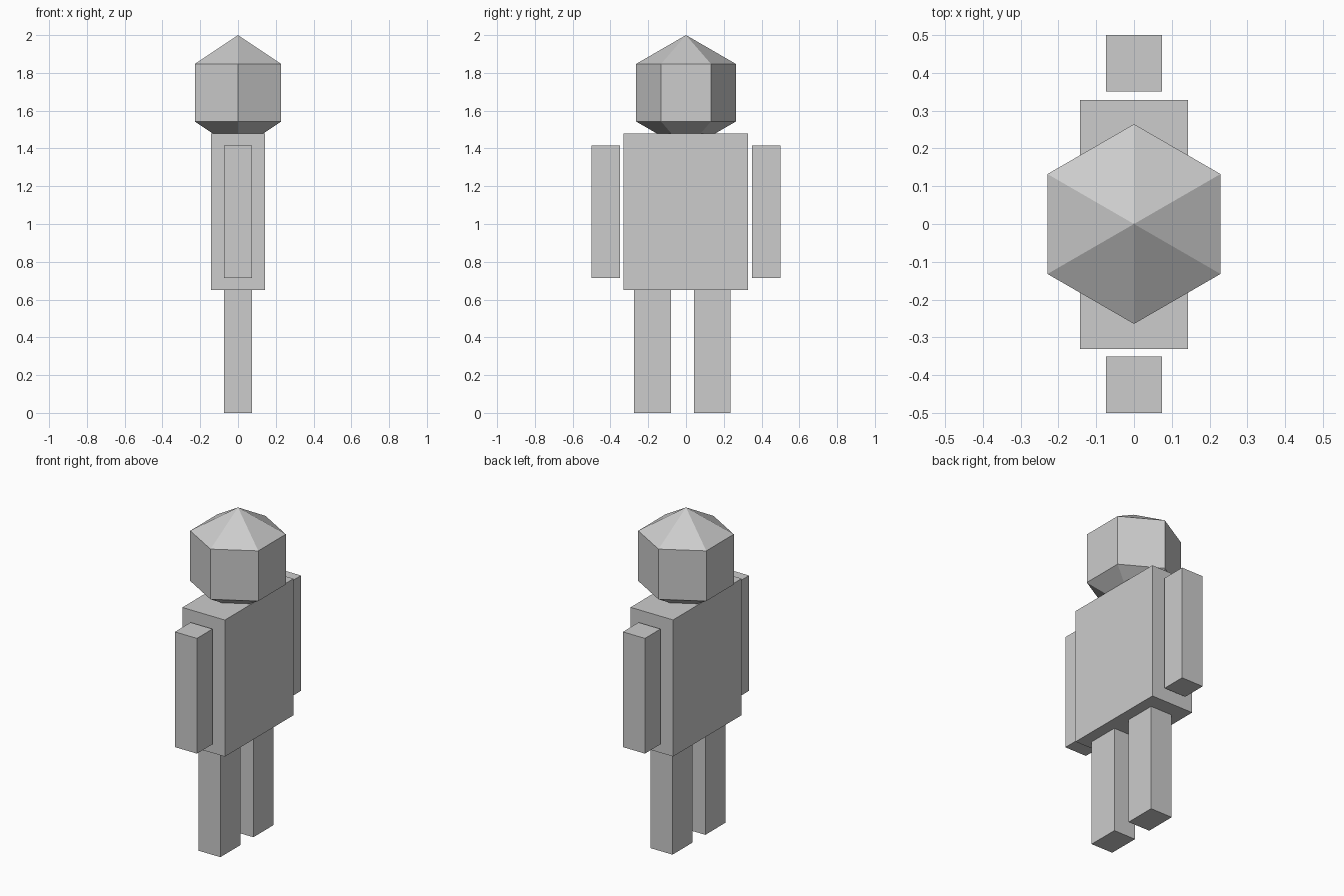
import bpy

cube = bpy.data.objects.get("Cube")
if cube:
    bpy.data.objects.remove(cube, do_unlink=True)

# Single flat grey
GREY = (0.604, 0.604, 0.604, 1.0)
grey = bpy.data.materials.new("light_grey")
grey.use_nodes = True
grey.diffuse_color = GREY
for node in grey.node_tree.nodes:
    if node.type == 'BSDF_PRINCIPLED':
        node.inputs["Base Color"].default_value = GREY


def finish(name):
    obj = bpy.context.object
    obj.name = name
    obj.data.name = name
    obj.data.materials.clear()
    obj.data.materials.append(grey)
    return obj


def box(name, half_x, y_range, z_range):
    """Box centred on x = 0, spanning the given y and z ranges."""
    (y0, y1), (z0, z1) = y_range, z_range
    bpy.ops.mesh.primitive_cube_add(size=1, location=(0, (y0 + y1) / 2, (z0 + z1) / 2))
    bpy.context.object.scale = (2 * half_x, y1 - y0, z1 - z0)
    bpy.ops.object.transform_apply(location=False, rotation=False, scale=True)
    return finish(name)


# Torso
box("torso", 0.143, (-0.33, 0.328), (0.65, 1.48))

# Arms, held clear of the torso sides
for name, side in (("front_arm", -1), ("back_arm", 1)):
    box(name, 0.074, sorted((side * 0.35, side * 0.5)), (0.715, 1.415))

# Legs, slightly off centre
box("front_leg", 0.074, (-0.275, -0.08), (0, 0.65))
box("back_leg", 0.074, (0.042, 0.235), (0, 0.65))

# Six-sided faceted head with corners on the y axis, resting in the torso
RADIUS = 0.305
bpy.ops.mesh.primitive_uv_sphere_add(segments=6, ring_count=3, radius=RADIUS,
                                     location=(0, 0, 2 - RADIUS))
head = finish("head")
# Turn the hexagon so that a corner points to the front
corner = max(head.data.vertices, key=lambda v: abs(v.co.y))
if abs(corner.co.x) > 0.01:
    head.rotation_euler.z = 0.5235988
    bpy.ops.object.transform_apply(location=False, rotation=True, scale=False)
